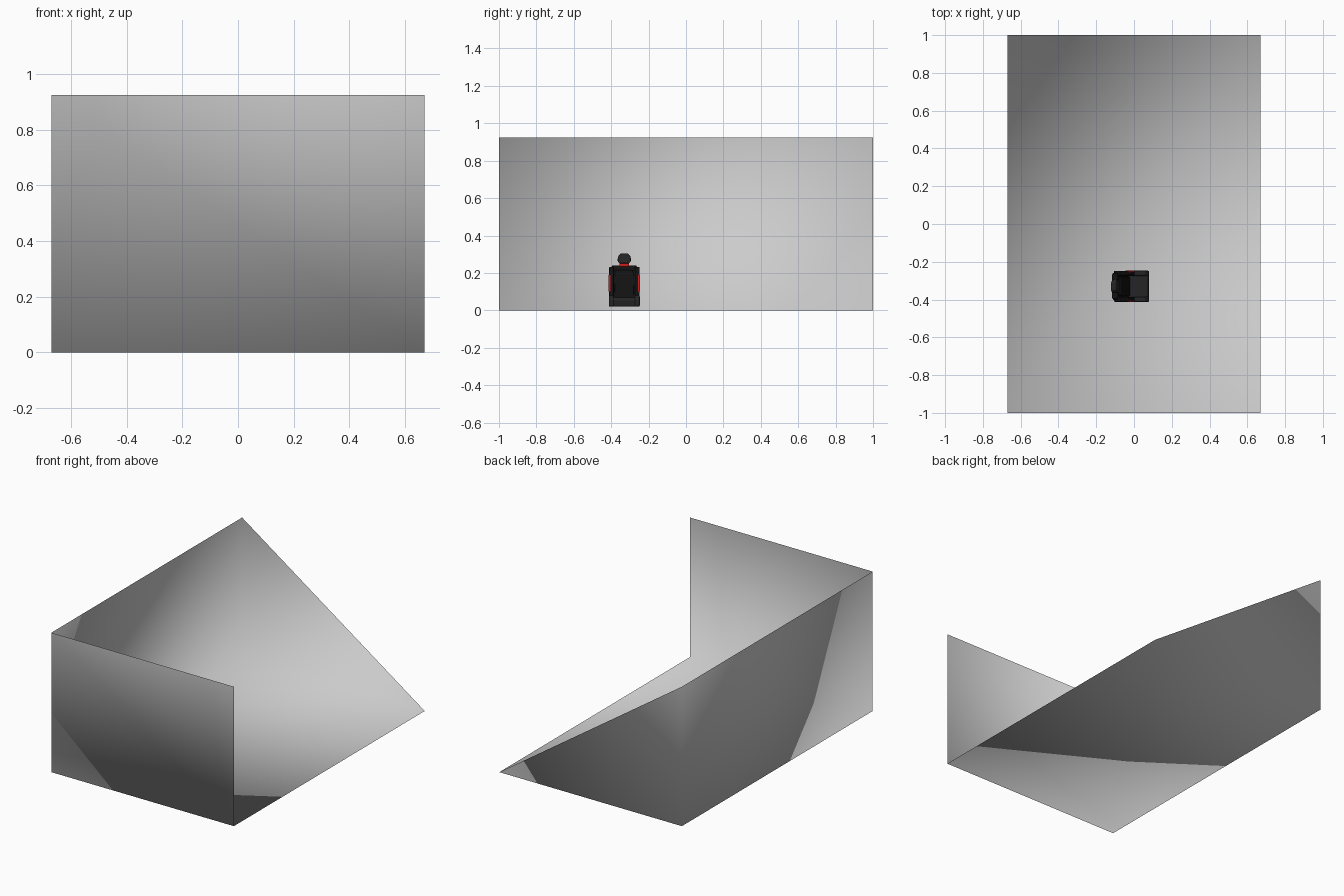
import bpy, bmesh

if "Cube" in bpy.data.objects:
    bpy.data.objects.remove(bpy.data.objects["Cube"])

def material(name, rgb):
    m = bpy.data.materials.new(name)
    m.diffuse_color = (*rgb, 1)
    m.use_nodes = True
    m.node_tree.nodes["Principled BSDF"].inputs["Base Color"].default_value = m.diffuse_color
    return m

black = material("black_fabric", (0.006, 0.006, 0.006))
grey = material("dark_trim", (0.018, 0.018, 0.018))
red = material("red_accent", (0.5, 0.01, 0.01))
CY = -0.33  # seat centre line

def mesh_object(name, verts, faces, mat=None):
    me = bpy.data.meshes.new(name)
    me.from_pydata(verts, [], faces)
    ob = bpy.data.objects.new(name, me)
    bpy.context.collection.objects.link(ob)
    if mat:
        me.materials.append(mat)
    return ob

def prism(name, a, b, mat, bevel=0.0):
    # closed solid between two matching outlines
    n = len(a)
    faces = [list(range(n))[::-1], list(range(n, 2 * n))]
    faces += [[i, (i + 1) % n, n + (i + 1) % n, n + i] for i in range(n)]
    ob = mesh_object(name, a + b, faces, mat)
    bm = bmesh.new()
    bm.from_mesh(ob.data)
    bmesh.ops.recalc_face_normals(bm, faces=bm.faces)
    bm.to_mesh(ob.data)
    bm.free()
    if bevel:
        mod = ob.modifiers.new("bevel", 'BEVEL')
        mod.width, mod.segments = bevel, 2
    return ob

def side_prism(name, profile, y0, y1, mat, bevel=0.0):
    # xz profile extruded across the seat
    return prism(name, [(x, CY + y0, z) for x, z in profile],
                 [(x, CY + y1, z) for x, z in profile], mat, bevel)

def leaning_panel(name, half, x0, x1, mat, bevel=0.0):
    # mirrored front outline, sheared backwards with height
    outline = half + [(-y, z) for y, z in reversed(half)]
    lean = lambda z: -0.33 * (z - 0.05)
    return prism(name, [(x0 + lean(z), CY + y, z) for y, z in outline],
                 [(x1 + lean(z), CY + y, z) for y, z in outline], mat, bevel)

# Open room: floor, front wall, left wall and a half back wall, smoothly shaded
X, Y, H = 0.67, 1.0, 0.925
room = mesh_object("room_shell",
                   [(-X, -Y, 0), (X, -Y, 0), (X, Y, 0), (-X, Y, 0),
                    (-X, -Y, H), (X, -Y, H), (-X, Y, H)],
                   [(0, 1, 2, 3), (1, 0, 4, 5), (0, 3, 6, 4), (3, 2, 6)])
for p in room.data.polygons:
    p.use_smooth = True

# Seat cushion and its front lip
side_prism("seat_cushion", [(-0.05, 0.02), (0.075, 0.02), (0.08, 0.055),
                            (0.07, 0.07), (-0.045, 0.06)], -0.06, 0.06, grey, 0.006)

# Backrest, inner pad and headrest
leaning_panel("backrest", [(0.07, 0.03), (0.08, 0.19), (0.066, 0.24)],
              -0.055, -0.025, black, 0.006)
leaning_panel("backrest_pad", [(0.05, 0.06), (0.053, 0.18), (0.045, 0.215)],
              -0.03, -0.016, black, 0.004)
leaning_panel("headrest", [(0.026, 0.25), (0.036, 0.264), (0.034, 0.288), (0.02, 0.304)],
              -0.04, -0.01, grey, 0.006)
leaning_panel("headrest_neck", [(0.026, 0.235), (0.026, 0.252)], -0.034, -0.016, red)

# Side bolsters and red accents, mirrored
for tag, s in (("left", -1), ("right", 1)):
    side_prism(f"seat_bolster_{tag}", [(-0.05, 0.02), (0.08, 0.02), (0.08, 0.06),
                                       (0.06, 0.08), (-0.045, 0.08)],
               s * 0.056, s * 0.083, grey, 0.006)
    side_prism(f"back_wing_{tag}", [(-0.055, 0.05), (0.005, 0.07), (-0.01, 0.14),
                                    (-0.03, 0.195), (-0.075, 0.235), (-0.108, 0.21)],
               s * 0.056, s * 0.082, black, 0.006)
    side_prism(f"wing_accent_{tag}", [(-0.02, 0.1), (0.002, 0.1), (-0.008, 0.145),
                                      (-0.028, 0.19), (-0.045, 0.19)],
               s * 0.074, s * 0.084, red)
